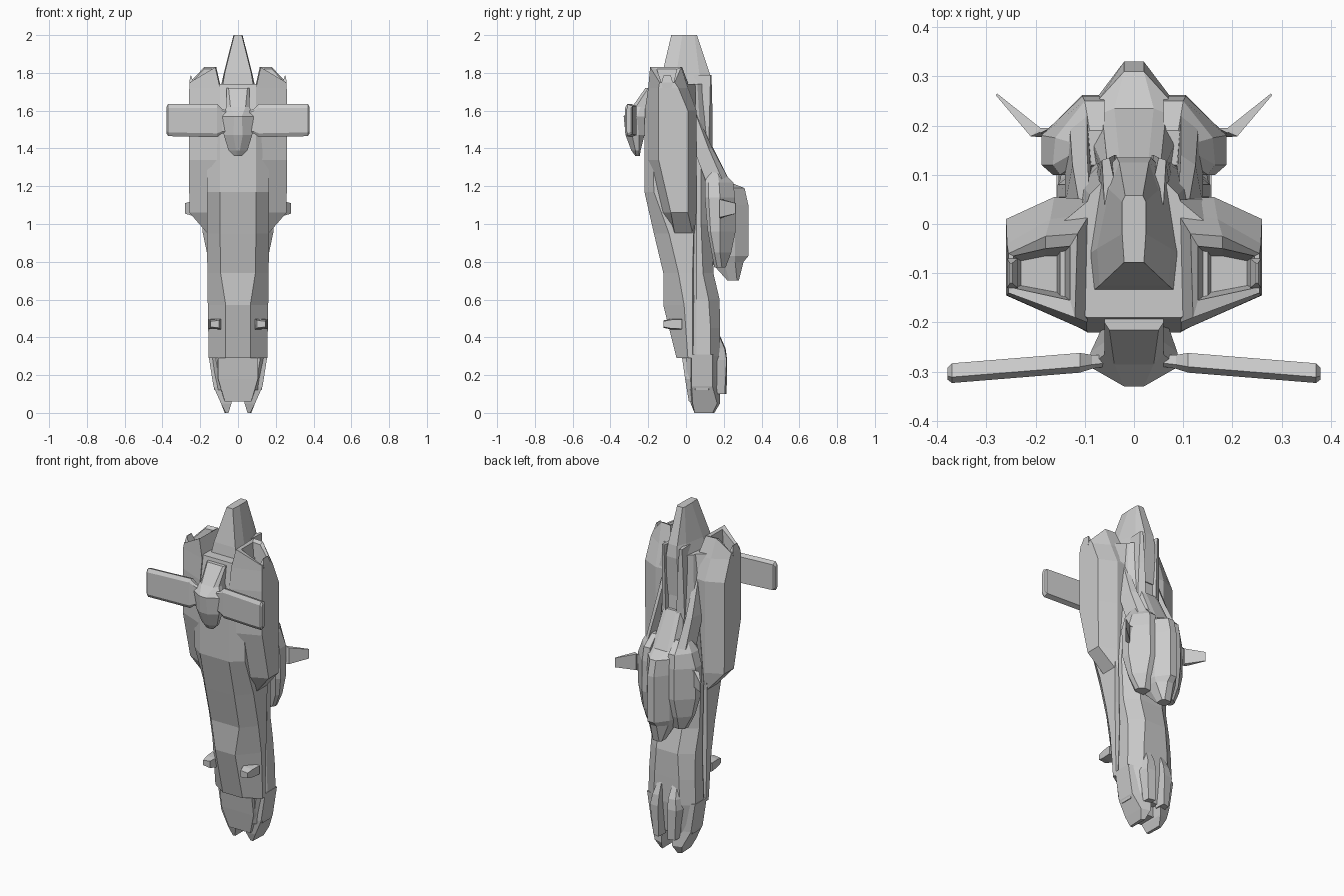
import bpy, bmesh


def skin(name, rings, mirror=False):
    """Skin closed rings of 3D points, cap both ends; optionally mirror in x."""
    bm = bmesh.new()
    for s in ((1, -1) if mirror else (1,)):
        vs = [[bm.verts.new((s * x, y, z)) for x, y, z in r] for r in rings]
        n = len(vs[0])
        for a, b in zip(vs, vs[1:]):
            for i in range(n):
                j = (i + 1) % n
                bm.faces.new((a[i], a[j], b[j], b[i]))
        bm.faces.new(vs[0])
        bm.faces.new(vs[-1])
    bmesh.ops.recalc_face_normals(bm, faces=bm.faces)
    me = bpy.data.meshes.new(name)
    bm.to_mesh(me)
    bm.free()
    ob = bpy.data.objects.new(name, me)
    bpy.context.collection.objects.link(ob)
    return ob


def sym(name, sections):
    """Loft sections (z, half outline front to back), each closed by its mirror image."""
    return skin(name, [[(x, y, z) for x, y in h] + [(-x, y, z) for x, y in reversed(h)]
                       for z, h in sections])


def pair(name, sections):
    """Loft an off-centre part along z and mirror it."""
    return skin(name, [[(p[0], p[1], p[2] if len(p) > 2 else z) for p in r]
                       for z, r in sections], True)


# Front armour hull
sym("front_hull", [
    (0.29, [(.065, -.05), (.155, .01), (.155, .035), (.1, .05)]),
    (0.57, [(.065, -.12), (.16, -.01), (.16, .035), (.1, .05)]),
    (0.74, [(.092, -.12), (.162, -.04), (.162, .035), (.1, .05)]),
    (0.95, [(.095, -.17), (.165, -.09), (.165, .04), (.1, .05)]),
    (1.17, [(.095, -.22), (.165, -.17), (.165, .05), (.1, .05)]),
    (1.55, [(.095, -.22), (.165, -.18), (.165, .05), (.1, .05)]),
    (1.74, [(.095, -.19), (.15, -.16), (.15, 0), (.09, .05)])])

# Rear hull, separated from the front by a narrow groove
sym("rear_hull", [
    (0.12, [(.09, .01), (.125, .05), (.125, .12), (.08, .16)]),
    (0.30, [(.12, 0), (.155, .055), (.155, .13), (.085, .18)]),
    (0.45, [(.12, .01), (.15, .055), (.15, .13), (.08, .18)]),
    (0.60, [(.12, .02), (.145, .055), (.145, .12), (.07, .178)]),
    (0.74, [(.12, .02), (.15, .055), (.15, .09), (.075, .145)]),
    (1.00, [(.12, .02), (.155, .055), (.155, .08), (.08, .14)]),
    (1.40, [(.12, .02), (.12, .055), (.11, .08), (.07, .12)]),
    (1.74, [(.08, 0), (.10, .03), (.09, .06), (.05, .10)])])

# Nose: sloping plate, twin prongs and rear blisters
sym("nose_plate", [
    (0.06, [(.07, .015), (.07, .03), (.07, .08), (.05, .12)]),
    (0.18, [(.105, -.005), (.11, .03), (.11, .08), (.08, .12)]),
    (0.30, [(.105, -.022), (.11, .03), (.11, .08), (.08, .12)])])
pair("nose_prong", [
    (0.0, [(.05, .045), (.065, .045), (.07, .14), (.05, .15)]),
    (0.05, [(.035, .025), (.09, .035), (.09, .165), (.035, .18)]),
    (0.14, [(.03, .01), (.13, .03), (.13, .14), (.03, .18)]),
    (0.31, [(.03, .0), (.157, .03), (.157, .14), (.03, .18)])])
pair("nose_blister", [
    (0.10, [(.025, .15), (.075, .15), (.07, .205), (.03, .215)]),
    (0.28, [(.025, .15), (.105, .15), (.085, .215), (.03, .218)]),
    (0.34, [(.025, .15), (.1, .15), (.075, .205), (.03, .21)]),
    (0.42, [(.03, .15), (.08, .15), (.06, .17), (.035, .175)])])

# Side hulls; the last two rings turn inward to form the engine recess
pair("side_hull", [
    (0.95, [(.1, -.07), (.162, -.06), (.162, .035), (.15, .045), (.09, .045)]),
    (1.06, [(.1, -.15), (.257, -.08), (.257, .01), (.162, .055), (.09, .05)]),
    (1.34, [(.095, -.215), (.26, -.145), (.26, .01), (.162, .055), (.09, .05)]),
    (1.60, [(.095, -.218), (.26, -.145), (.26, .01), (.162, .055), (.09, .05)]),
    (1.72, [(.095, -.2), (.258, -.145), (.258, -.04), (.17, .01), (.09, .02)]),
    (1.83, [(.12, -.19), (.255, -.14, 1.75), (.255, -.06, 1.75), (.18, -.025), (.115, -.02)]),
    (1.82, [(.13, -.155), (.245, -.13, 1.75), (.245, -.065, 1.75), (.18, -.05), (.13, -.045)]),
    (1.66, [(.15, -.14), (.23, -.125), (.23, -.075), (.18, -.065), (.15, -.065)])])
pair("engine_barb", [
    (1.70, [(.243, -.12), (.258, -.12), (.258, -.08), (.243, -.08)]),
    (1.75, [(.236, -.13), (.258, -.13), (.258, -.07), (.236, -.07)]),
    (1.785, [(.248, -.12), (.252, -.12), (.252, -.08), (.248, -.08)])])

# Tail spire
sym("tail_spire", [
    (1.50, [(.08, -.15), (.1, -.05), (.07, .1), (.04, .12)]),
    (1.73, [(.082, -.135), (.09, -.06), (.065, .1), (.035, .135)]),
    (1.80, [(.07, -.125), (.075, -.05), (.05, .07), (.03, .125)]),
    (2.0, [(.02, -.078), (.024, -.02), (.024, .045), (.018, .058)])])
pair("spire_ridge", [
    (1.38, [(.03, .08), (.08, .08), (.075, .12), (.035, .14)]),
    (1.60, [(.025, .06), (.075, .06), (.07, .125), (.04, .14)]),
    (1.79, [(.03, .04), (.06, .04), (.065, .13), (.05, .135)])])

# Bridge tower on the back
sym("bridge_core", [
    (0.70, [(.025, .22), (.03, .23), (.03, .27), (.02, .28)]),
    (0.80, [(.06, .13), (.075, .2), (.065, .26), (.02, .305)]),
    (0.83, [(.075, .12), (.09, .2), (.073, .26), (.02, .33)]),
    (1.10, [(.08, .11), (.095, .2), (.073, .26), (.02, .33)]),
    (1.19, [(.08, .11), (.095, .2), (.07, .255), (.02, .31)]),
    (1.22, [(.08, .11), (.09, .18), (.065, .225), (.04, .235)]),
    (1.42, [(.06, .08), (.06, .11), (.055, .13), (.03, .135)])])
pair("bridge_side", [
    (0.77, [(.06, .15), (.12, .15), (.13, .165), (.125, .19), (.1, .21), (.06, .21)]),
    (0.85, [(.06, .135), (.15, .135), (.165, .15), (.165, .18), (.11, .24), (.06, .24)]),
    (0.96, [(.06, .115), (.165, .115), (.188, .13), (.188, .18), (.105, .262), (.06, .262)]),
    (1.14, [(.06, .1), (.165, .1), (.188, .12), (.188, .18), (.105, .26), (.06, .26)]),
    (1.22, [(.06, .1), (.15, .1), (.165, .12), (.16, .175), (.1, .25), (.06, .25)]),
    (1.28, [(.06, .12), (.12, .12), (.13, .14), (.125, .165), (.09, .19), (.06, .19)])])
pair("bridge_arm", [
    (1.15, [(.09, .12), (.14, .12), (.13, .22), (.095, .25)]),
    (1.24, [(.085, .11), (.14, .1), (.13, .19), (.095, .225)]),
    (1.40, [(.085, .05), (.14, .04), (.125, .12), (.095, .14)]),
    (1.60, [(.085, 0), (.115, 0), (.112, .045), (.09, .052)])])

# Thin swept antennas either side of the bridge
skin("bridge_antenna", [
    [(.17, .175, 1.03), (.19, .185, 1.03), (.19, .185, 1.13), (.17, .195, 1.13)],
    [(.21, .178, 1.035), (.19, .195, 1.035), (.19, .195, 1.13), (.21, .178, 1.13)],
    [(.281, .262, 1.055), (.278, .265, 1.055), (.278, .265, 1.11), (.281, .262, 1.11)]], True)

# Front wing assembly
sym("wing_hub", [
    (1.36, [(.005, -.268), (.02, -.265), (.02, -.25), (.005, -.245)]),
    (1.39, [(.01, -.29), (.05, -.268), (.05, -.25), (.03, -.24)]),
    (1.47, [(.025, -.32), (.075, -.285), (.075, -.25), (.05, -.22)]),
    (1.57, [(.02, -.33), (.09, -.29), (.088, -.26), (.06, -.2)]),
    (1.62, [(.04, -.285), (.06, -.265), (.06, -.24), (.06, -.18)]),
    (1.72, [(.05, -.215), (.06, -.2), (.06, -.19), (.06, -.17)])])


def wing_ring(x, y, t, z0, z1, c):
    return [(x, y - t, z0 + c), (x, y - t, z1 - c), (x, y - t * .4, z1),
            (x, y + t, z1 - c / 2), (x, y + t, z0 + c / 2), (x, y - t * .4, z0)]


skin("front_wing", [wing_ring(.06, -.278, .012, 1.48, 1.60, .01),
                    wing_ring(.085, -.28, .014, 1.48, 1.61, .01),
                    wing_ring(.11, -.282, .02, 1.46, 1.635, .02),
                    wing_ring(.37, -.303, .02, 1.465, 1.635, .02),
                    wing_ring(.379, -.304, .012, 1.48, 1.62, .015)], True)

# Small pegs on the lower front hull
skin("hull_peg", [[(a, y, .47 - h), (b, y, .475 - h), (b, y, .465 + h), (a, y, .47 + h)]
                  for y, a, b, h in ((-.02, .09, .155, .03), (-.08, .09, .15, .028),
                                     (-.118, .1, .145, .02))], True)
